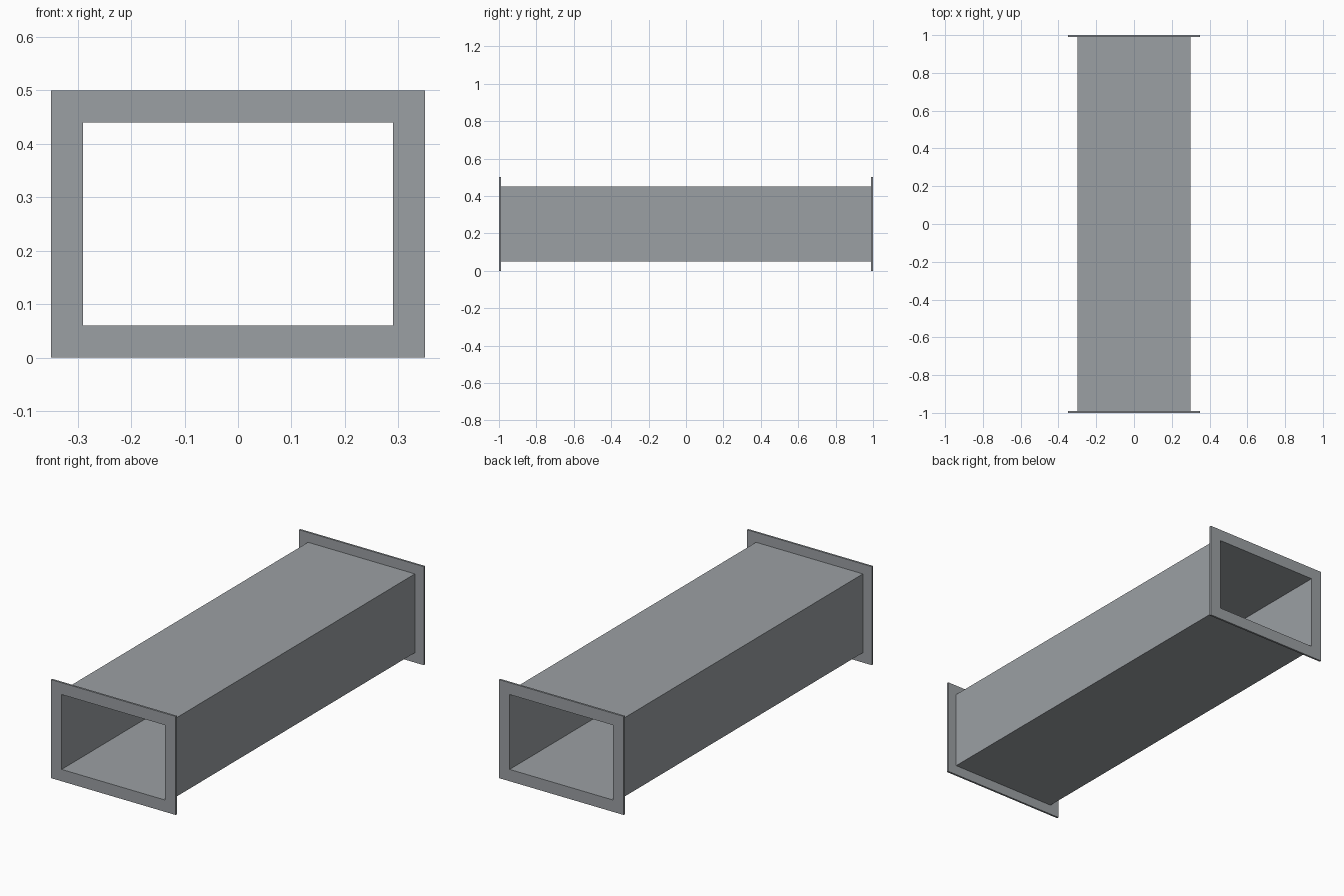
import bpy
import bmesh

cube = bpy.data.objects.get("Cube")
if cube:
    bpy.data.objects.remove(cube, do_unlink=True)

# Galvanised sheet metal
metal = bpy.data.materials.new("galvanised_grey")
metal.use_nodes = True
colour = (0.33, 0.35, 0.37, 1.0)
metal.diffuse_color = colour
metal.node_tree.nodes["Principled BSDF"].inputs["Base Color"].default_value = colour

MID_Z = 0.25


def rect_frame(name, outer, inner, y0, y1):
    """Rectangular tube along y; outer and inner are half width and half height."""
    bm = bmesh.new()
    signs = [(-1, -1), (1, -1), (1, 1), (-1, 1)]

    def ring(half, y):
        return [bm.verts.new((sx * half[0], y, MID_Z + sz * half[1])) for sx, sz in signs]

    rings = [ring(outer, y0), ring(outer, y1), ring(inner, y1), ring(inner, y0)]
    for a, b in zip(rings, rings[1:] + rings[:1]):
        for i in range(4):
            j = (i + 1) % 4
            bm.faces.new((a[i], a[j], b[j], b[i]))
    bmesh.ops.recalc_face_normals(bm, faces=bm.faces)
    mesh = bpy.data.meshes.new(name)
    bm.to_mesh(mesh)
    bm.free()
    mesh.materials.append(metal)
    obj = bpy.data.objects.new(name, mesh)
    bpy.context.collection.objects.link(obj)
    return obj


# Long duct body between the end flanges
bore = (0.29, 0.19)
rect_frame("duct_body", (0.30, 0.20), bore, -0.99, 0.99)

# Thin mounting flange at each end
rect_frame("front_flange", (0.35, 0.25), bore, -1.0, -0.99)
rect_frame("back_flange", (0.35, 0.25), bore, 0.99, 1.0)
